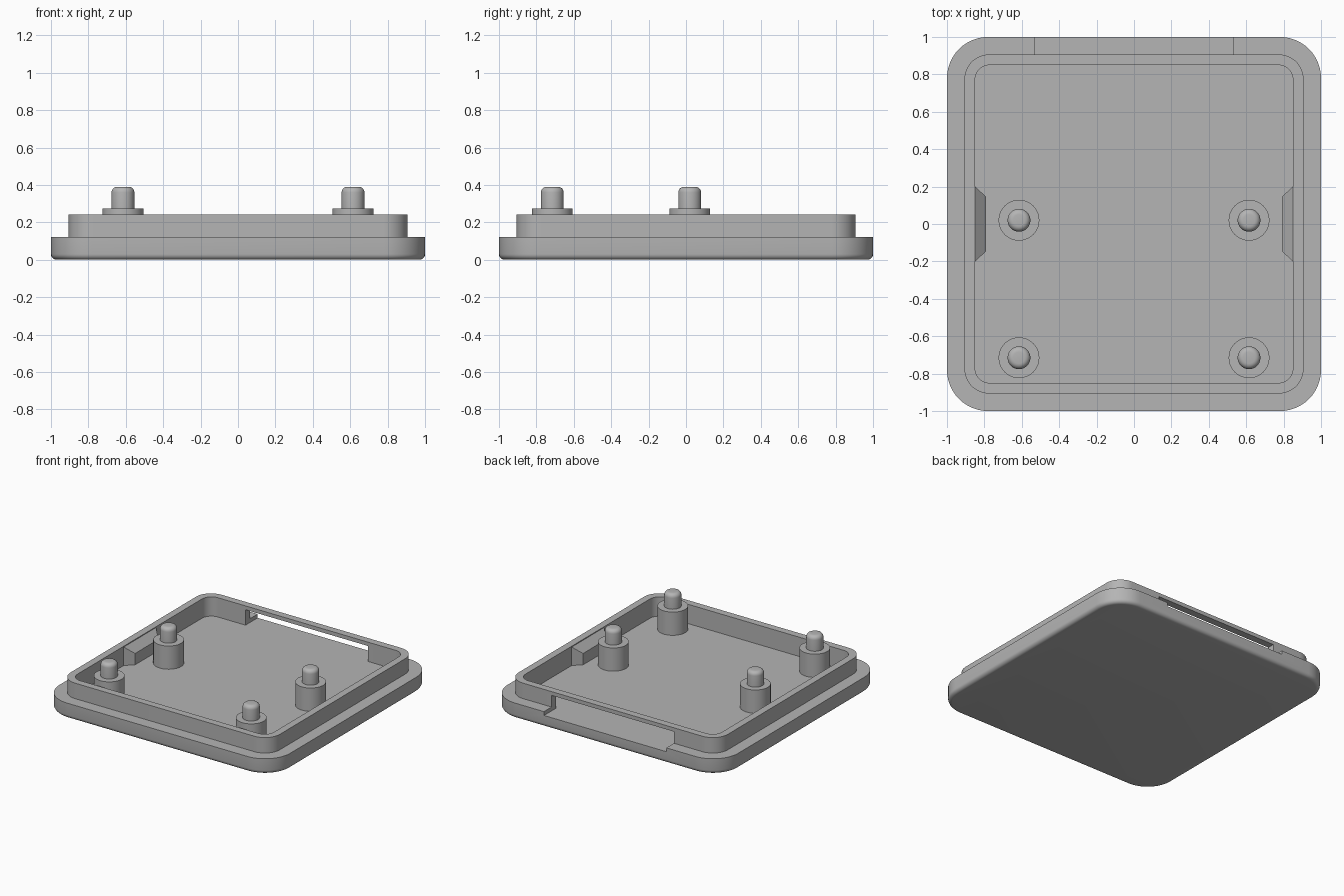
import bpy, bmesh, math

if "Cube" in bpy.data.objects:
    bpy.data.objects.remove(bpy.data.objects["Cube"], do_unlink=True)

# Single matte grey material
grey = bpy.data.materials.new("mid_grey")
grey.use_nodes = True
grey.diffuse_color = (0.46, 0.46, 0.46, 1)
grey.node_tree.nodes["Principled BSDF"].inputs["Base Color"].default_value = (0.46, 0.46, 0.46, 1)

FLOOR, LIP, RIM = 0.091, 0.121, 0.242
BOSS, PIN = 0.273, 0.39
FILLET = 0.03


def rounded_square(half, radius, z, steps=12):
    """Ring of points around a square with round corners."""
    ring = []
    for corner in range(4):
        start = corner * math.pi / 2
        cx = (half - radius) * (1 if corner in (0, 3) else -1)
        cy = (half - radius) * (1 if corner < 2 else -1)
        for i in range(steps + 1):
            a = start + math.pi / 2 * i / steps
            ring.append((cx + radius * math.cos(a), cy + radius * math.sin(a), z))
    return ring


def circle(radius, z, x, y, steps=40):
    return [(x + radius * math.cos(math.tau * i / steps),
             y + radius * math.sin(math.tau * i / steps), z) for i in range(steps)]


def loft(name, rings):
    """Closed solid skinned through rings, capped at both ends."""
    bm = bmesh.new()
    loops = [[bm.verts.new(p) for p in ring] for ring in rings]
    n = len(loops[0])
    for low, high in zip(loops, loops[1:]):
        for i in range(n):
            j = (i + 1) % n
            bm.faces.new((low[i], low[j], high[j], high[i]))
    bm.faces.new(loops[0][::-1])
    bm.faces.new(loops[-1])
    bmesh.ops.recalc_face_normals(bm, faces=bm.faces)
    mesh = bpy.data.meshes.new(name)
    bm.to_mesh(mesh)
    bm.free()
    mesh.materials.append(grey)
    obj = bpy.data.objects.new(name, mesh)
    bpy.context.collection.objects.link(obj)
    return obj


def activate(obj):
    bpy.ops.object.select_all(action='DESELECT')
    obj.select_set(True)
    bpy.context.view_layer.objects.active = obj


def smooth(obj):
    activate(obj)
    bpy.ops.object.shade_smooth_by_angle(angle=math.radians(30))


def fillet_steps(steps=5):
    """Inset and height pairs along a quarter round."""
    for i in range(steps + 1):
        a = math.pi / 2 * i / steps
        yield FILLET * (1 - math.sin(a)), FILLET * (1 - math.cos(a))


# Tray: rounded base, lip, raised rim and recessed floor
rings = [rounded_square(1 - d, 0.22 - d, z) for d, z in fillet_steps()]
rings += [rounded_square(1, 0.22, LIP),
          rounded_square(0.906, 0.13, LIP),
          rounded_square(0.906, 0.13, RIM),
          rounded_square(0.85, 0.08, RIM),
          rounded_square(0.85, 0.08, FLOOR)]
tray = loft("tray", rings)

# Slot through the back wall, leaving a thin bridge on top
slot = [[(x, y, z) for x, y in ((-0.53, 0.8), (0.53, 0.8), (0.53, 1.1), (-0.53, 1.1))]
        for z in (FLOOR, 0.212)]
cutter = loft("slot_cutter", slot)
cutter.hide_render = True
cut = tray.modifiers.new("slot", 'BOOLEAN')
cut.operation = 'DIFFERENCE'
cut.solver = 'EXACT'
cut.object = cutter
activate(tray)
bpy.ops.object.modifier_apply(modifier=cut.name)
bpy.data.objects.remove(cutter, do_unlink=True)
smooth(tray)

# Four bosses with round-topped locating pins
for side, x in (("left", 0.615), ("right", -0.615)):
    for end, y in (("back", 0.02), ("front", -0.715)):
        boss = [circle(0.109, FLOOR - 0.01, x, y), circle(0.109, BOSS, x, y),
                circle(0.061, BOSS, x, y)]
        top = [circle(0.061 - d, PIN - h, x, y) for d, h in fillet_steps()]
        smooth(loft(f"{end}_{side}_post", boss + top[::-1]))

# Sloped catches on the side walls
for side, s in (("left", 1), ("right", -1)):
    plan = ((0.855, -0.205), (0.79, -0.145), (0.79, 0.145), (0.855, 0.205))
    bottom = [(s * x, y, FLOOR - 0.01) for x, y in plan]
    top = [(s * x, y, 0.18 if x < 0.8 else RIM - 0.002) for x, y in plan]
    loft(f"{side}_catch", [bottom, top])
